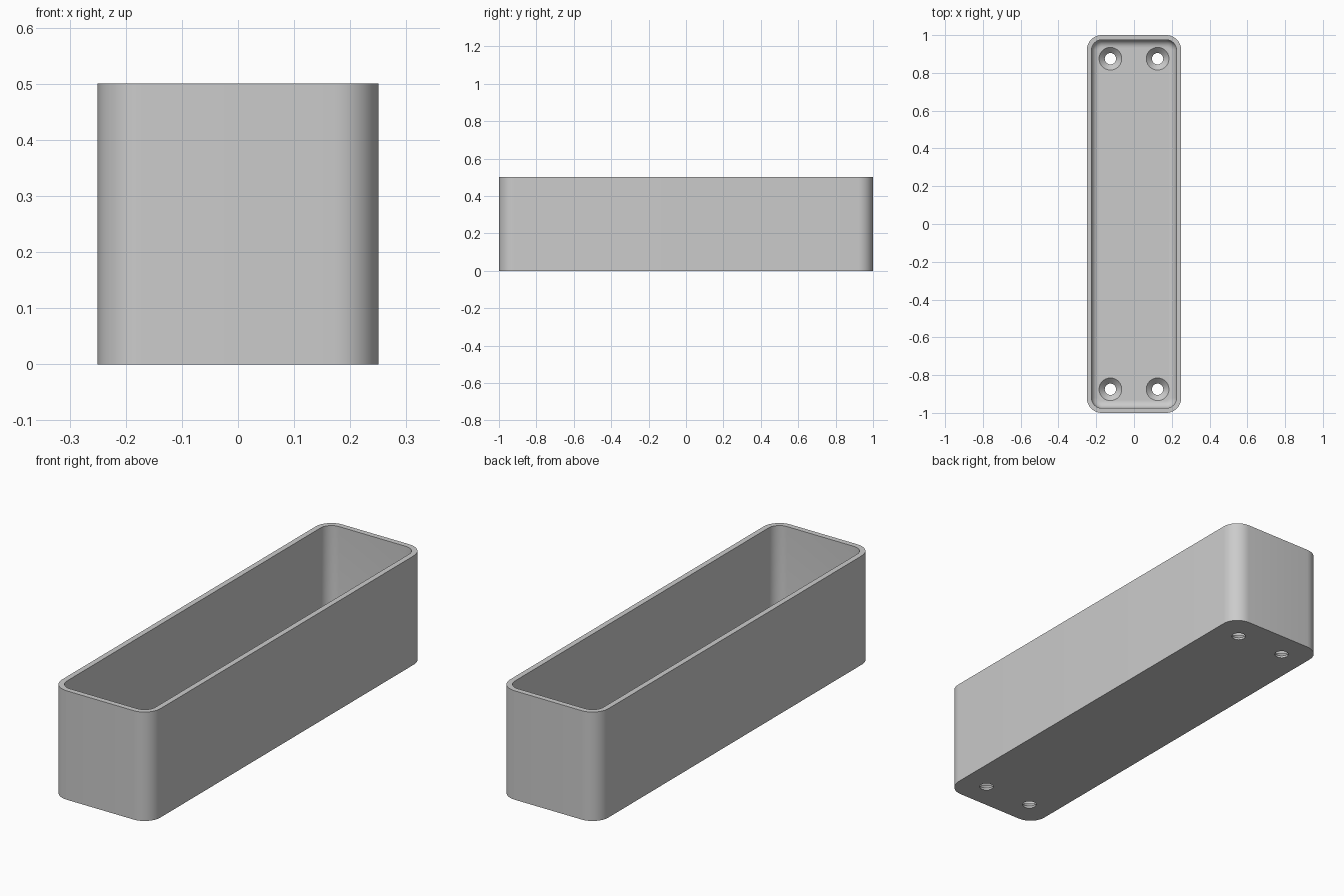
import bpy, bmesh
from math import sin, cos, pi, radians

cube = bpy.data.objects.get("Cube")
if cube:
    bpy.data.objects.remove(cube, do_unlink=True)

HALF_X, HALF_Y, HEIGHT = 0.25, 1.0, 0.5
CORNER, WALL, FLOOR, FILLET = 0.08, 0.025, 0.04, 0.04
STEPS = 10

grey = bpy.data.materials.new("plain grey")
grey.use_nodes = True
colour = (0.6, 0.6, 0.6, 1)
grey.diffuse_color = colour
grey.node_tree.nodes["Principled BSDF"].inputs["Base Color"].default_value = colour


def make_object(name, bm):
    bmesh.ops.recalc_face_normals(bm, faces=bm.faces)
    mesh = bpy.data.meshes.new(name)
    bm.to_mesh(mesh)
    bm.free()
    mesh.materials.append(grey)
    obj = bpy.data.objects.new(name, mesh)
    bpy.context.collection.objects.link(obj)
    return obj


def loft(bm, rings):
    """Skin a stack of closed rings and cap both ends."""
    loops = [[bm.verts.new(p) for p in ring] for ring in rings]
    for a, b in zip(loops, loops[1:]):
        for i in range(len(a)):
            j = (i + 1) % len(a)
            bm.faces.new((a[i], a[j], b[j], b[i]))
    bm.faces.new(loops[0])
    bm.faces.new(loops[-1])


def rounded_ring(inset, z):
    r = max(CORNER - inset, 0.012)
    cx, cy = HALF_X - inset - r, HALF_Y - inset - r
    ring = []
    for q, (sx, sy) in enumerate([(1, 1), (-1, 1), (-1, -1), (1, -1)]):
        for k in range(STEPS + 1):
            a = (q + k / STEPS) * pi / 2
            ring.append((sx * cx + r * cos(a), sy * cy + r * sin(a), z))
    return ring


def circle(x, y, r, z, n=40):
    return [(x + r * cos(2 * pi * i / n), y + r * sin(2 * pi * i / n), z) for i in range(n)]


# Open tray: outer wall, rim, inner wall, then filleted floor
rings = [rounded_ring(0, 0), rounded_ring(0, HEIGHT), rounded_ring(WALL, HEIGHT)]
for k in range(9):
    a = k / 8 * pi / 2
    rings.append(rounded_ring(WALL + FILLET * (1 - cos(a)), FLOOR + FILLET * (1 - sin(a))))
bm = bmesh.new()
loft(bm, rings)
tray = make_object("tray", bm)

# Countersunk screw holes near the four corners
bm = bmesh.new()
for x in (-0.125, 0.125):
    for y in (-0.875, 0.875):
        profile = [(0.03, -0.05), (0.03, FLOOR - 0.03), (0.06, FLOOR), (0.06, FLOOR + 0.03)]
        loft(bm, [circle(x, y, r, z) for r, z in profile])
cutter = make_object("hole_cutter", bm)
cutter.hide_render = True

cut = tray.modifiers.new("screw_holes", "BOOLEAN")
cut.operation, cut.solver, cut.object = "DIFFERENCE", "EXACT", cutter
bpy.ops.object.select_all(action="DESELECT")
bpy.context.view_layer.objects.active = tray
tray.select_set(True)
bpy.ops.object.modifier_apply(modifier=cut.name)
bpy.data.objects.remove(cutter, do_unlink=True)
bpy.ops.object.shade_smooth_by_angle(angle=radians(30))
